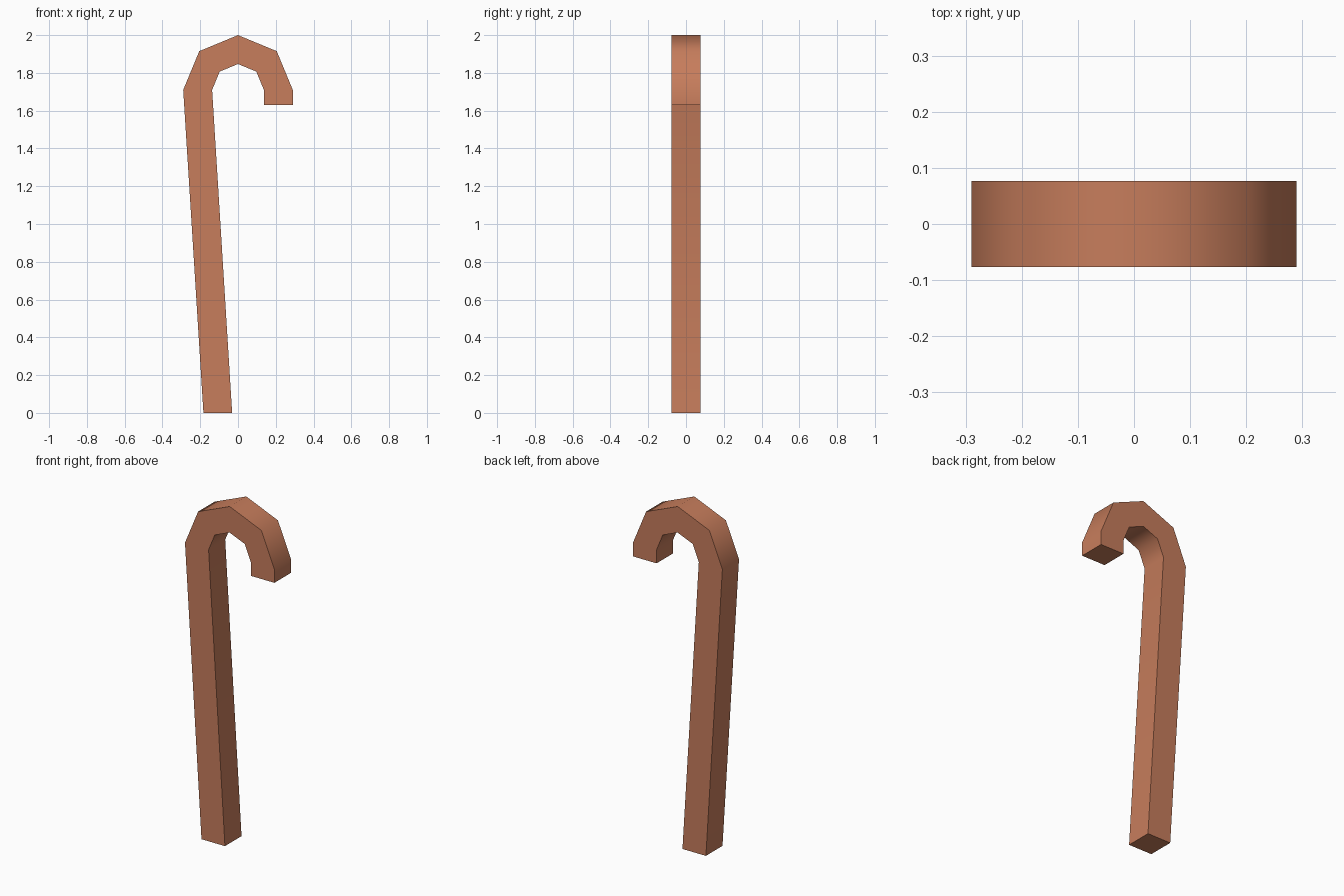
import bpy, bmesh, math

if "Cube" in bpy.data.objects:
    bpy.data.objects.remove(bpy.data.objects["Cube"])

CENTRE_Z, OUTER, INNER, HALF_DEPTH = 1.71, 0.29, 0.137, 0.077


def arc(radius):
    # Half octagon, left to right over the top
    return [(-radius * math.cos(i * math.pi / 4),
             CENTRE_Z + radius * math.sin(i * math.pi / 4)) for i in range(5)]


# Paired outer and inner edges: leaning shaft, crook, short tip
outer = [(-0.183, 0)] + arc(OUTER) + [(OUTER, 1.63)]
inner = [(-0.031, 0)] + arc(INNER) + [(INNER, 1.63)]

# Square cross-section rings bridged along the hook
bm = bmesh.new()
rings = []
for (ox, oz), (ix, iz) in zip(outer, inner):
    rings.append([bm.verts.new(p) for p in (
        (ox, -HALF_DEPTH, oz), (ix, -HALF_DEPTH, iz),
        (ix, HALF_DEPTH, iz), (ox, HALF_DEPTH, oz))])
for a, b in zip(rings, rings[1:]):
    for k in range(4):
        n = (k + 1) % 4
        bm.faces.new((a[k], a[n], b[n], b[k]))
bm.faces.new(rings[0])
bm.faces.new(rings[-1])
bmesh.ops.recalc_face_normals(bm, faces=bm.faces)

mesh = bpy.data.meshes.new("hooked_cane")
bm.to_mesh(mesh)
bm.free()
cane = bpy.data.objects.new("hooked_cane", mesh)
bpy.context.collection.objects.link(cane)

# Terracotta colour
mat = bpy.data.materials.new("terracotta")
mat.diffuse_color = (0.57, 0.205, 0.107, 1)
mat.use_nodes = True
mat.node_tree.nodes["Principled BSDF"].inputs["Base Color"].default_value = mat.diffuse_color
mesh.materials.append(mat)

# Smooth round the bend, sharp at the square edges
bpy.context.view_layer.objects.active = cane
cane.select_set(True)
bpy.ops.object.shade_smooth_by_angle(angle=math.radians(60))
